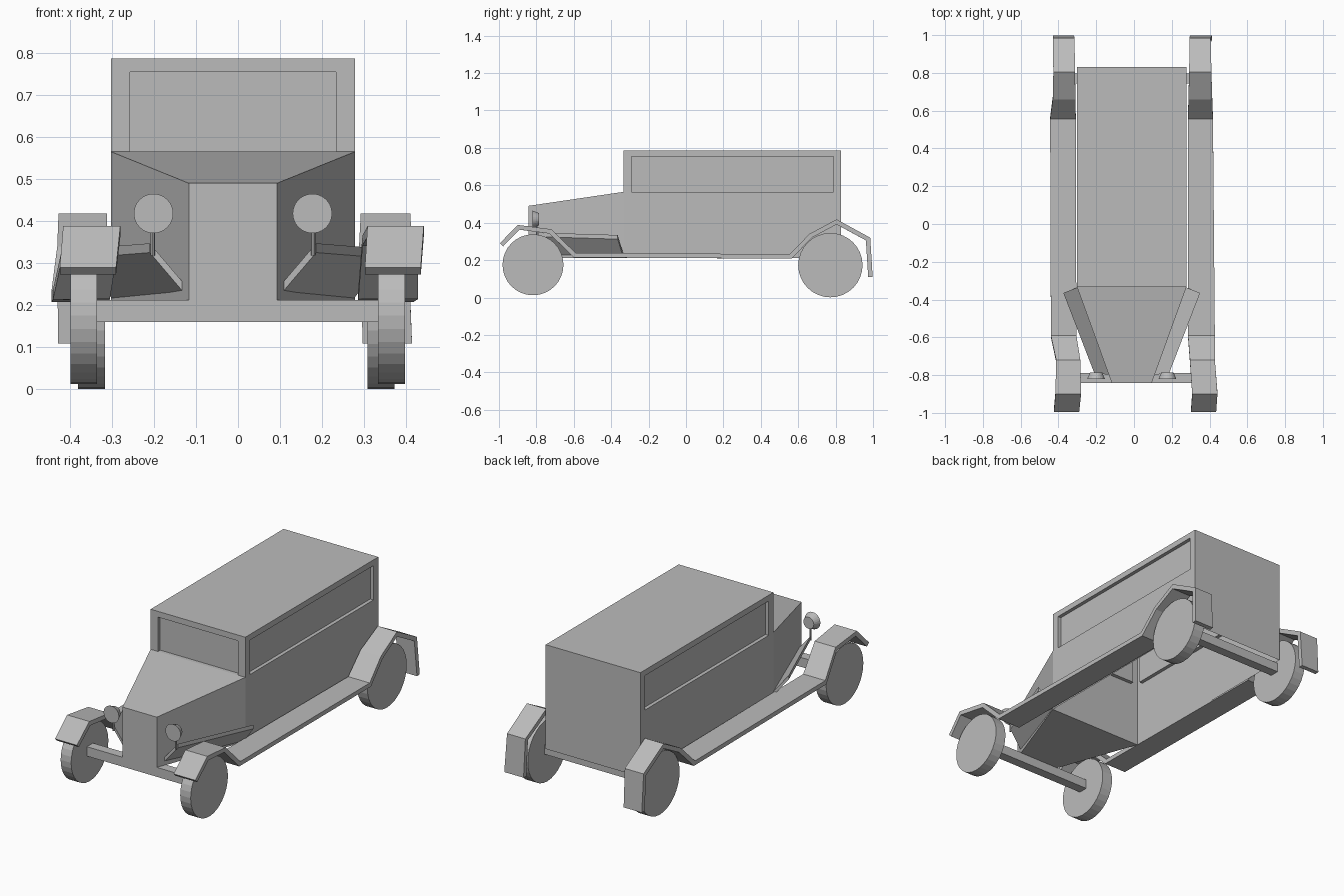
import bpy, bmesh, math
from mathutils import Vector, Matrix

cube = bpy.data.objects.get("Cube")
if cube:
    bpy.data.objects.remove(cube, do_unlink=True)

grey = bpy.data.materials.new("plain_grey")
grey.use_nodes = True
COLOUR = (0.5, 0.5, 0.5, 1)
grey.diffuse_color = COLOUR
grey.node_tree.nodes["Principled BSDF"].inputs["Base Color"].default_value = COLOUR


def finish(name, bm, recalc=True):
    if recalc:
        bmesh.ops.recalc_face_normals(bm, faces=bm.faces)
    mesh = bpy.data.meshes.new(name)
    bm.to_mesh(mesh)
    bm.free()
    mesh.materials.append(grey)
    obj = bpy.data.objects.new(name, mesh)
    bpy.context.collection.objects.link(obj)
    return obj


def prism(name, low, high):
    """Solid between two matching rings of points."""
    bm = bmesh.new()
    a = [bm.verts.new(p) for p in low]
    b = [bm.verts.new(p) for p in high]
    bm.faces.new(a)
    bm.faces.new(b)
    n = len(a)
    for i in range(n):
        bm.faces.new((a[i], a[(i + 1) % n], b[(i + 1) % n], b[i]))
    return finish(name, bm)


def rect(x0, x1, z0, z1, y):
    return [(x0, y, z0), (x1, y, z0), (x1, y, z1), (x0, y, z1)]


def box(name, x0, x1, y0, y1, z0, z1):
    return prism(name, rect(x0, x1, z0, z1, y0), rect(x0, x1, z0, z1, y1))


def drum(name, centre, r1, r2, depth, rot, sides=32):
    bm = bmesh.new()
    bmesh.ops.create_cone(bm, cap_ends=True, segments=sides, radius1=r1,
                          radius2=r2, depth=depth,
                          matrix=Matrix.Translation(centre) @ rot)
    return finish(name, bm)


ACROSS = Matrix.Rotation(math.pi / 2, 4, 'Y')
FORWARD = Matrix.Rotation(math.pi / 2, 4, 'X')

# Cabin shell: open underneath, with recessed windscreen and side windows
L, R, F, B, BOT, SILL, TOP = -0.302, 0.278, -0.333, 0.83, 0.21, 0.565, 0.787
HEAD, DEPTH = 0.755, 0.02
bm = bmesh.new()


def face(points):
    bm.faces.new([bm.verts.new(p) for p in points])


def window_wall(u0, u1, post, place):
    """Wall with a recessed pane; place(u, z, depth) gives the 3D point."""
    a, b = u0 + post, u1 - post
    for p0, p1, z0, z1 in ((u0, u1, BOT, SILL), (u0, u1, HEAD, TOP),
                           (u0, a, SILL, HEAD), (b, u1, SILL, HEAD)):
        face([place(u, z, 0) for u, z in ((p0, z0), (p1, z0), (p1, z1), (p0, z1))])
    ring = [(a, SILL), (b, SILL), (b, HEAD), (a, HEAD)]
    face([place(u, z, DEPTH) for u, z in ring])
    for i in range(4):
        (u, z), (v, w) = ring[i], ring[(i + 1) % 4]
        face([place(u, z, 0), place(v, w, 0), place(v, w, DEPTH), place(u, z, DEPTH)])


window_wall(L, R, 0.045, lambda u, z, d: (u, F + d, z))
window_wall(F, B, 0.042, lambda u, z, d: (L + d, u, z))
window_wall(F, B, 0.042, lambda u, z, d: (R - d, u, z))
face(rect(L, R, BOT, TOP, B))
face([(L, F, TOP), (R, F, TOP), (R, B, TOP), (L, B, TOP)])
bmesh.ops.remove_doubles(bm, verts=bm.verts, dist=0.0005)
finish("cabin", bm)

# Tapered bonnet
NOSE = -0.843
prism("bonnet", rect(-0.117, 0.093, BOT, 0.49, NOSE), rect(L, R, BOT, SILL, F))

# Axles
box("front_axle", -0.34, 0.345, NOSE, -0.79, 0.16, 0.212)
box("rear_axle", -0.33, 0.32, 0.745, 0.797, 0.16, 0.212)

# Wheels
for name, x, y, z, r in (("front_right", -0.367, -0.818, 0.175, 0.163),
                         ("front_left", 0.365, -0.818, 0.175, 0.163),
                         ("rear_right", -0.349, 0.772, 0.173, 0.172),
                         ("rear_left", 0.34, 0.772, 0.173, 0.172)):
    drum(name + "_wheel", (x, y, z), r, r, 0.064, ACROSS)


# Fenders and running boards: one folded sheet on each side
PROFILE = [(-0.995, 0.29), (-0.9, 0.388), (-0.72, 0.365), (-0.59, 0.238),
           (0.555, 0.232), (0.66, 0.34), (0.805, 0.418), (0.985, 0.32), (0.998, 0.11)]


def fender(name, edges):
    bm = bmesh.new()
    rows = [[bm.verts.new((x, y, z)) for x in pair]
            for pair, (y, z) in zip(edges, PROFILE)]
    for p, q in zip(rows, rows[1:]):
        bm.faces.new((p[0], p[1], q[1], q[0]))
    obj = finish(name, bm, recalc=False)
    mod = obj.modifiers.new("thickness", 'SOLIDIFY')
    mod.thickness = 0.024
    mod.offset = -1
    mod.use_even_offset = True


fender("right_fender", [(-0.424, -0.29), (-0.416, -0.28), (-0.412, -0.284),
                        (-0.44, -0.305), (-0.444, -0.308), (-0.43, -0.31),
                        (-0.427, -0.312), (-0.43, -0.315), (-0.428, -0.317)])
fender("left_fender", [(0.302, 0.435), (0.308, 0.442), (0.296, 0.428),
                       (0.286, 0.428), (0.286, 0.418), (0.288, 0.414),
                       (0.292, 0.41), (0.294, 0.406), (0.296, 0.414)])

# Sloping splash aprons beside the bonnet, and headlamps on stalks
CENTRE = -0.012
for side, s in (("right", -1), ("left", 1)):
    plate = [(CENTRE + s * x, y, z) for x, y, z in
             ((0.1, -0.8, 0.21), (0.198, -0.79, 0.325),
              (0.362, -0.365, 0.312), (0.285, -0.335, 0.212))]
    prism(side + "_apron", plate, [(x, y, z + 0.022) for x, y, z in plate])
    lamp = Vector((CENTRE + s * 0.189, -0.803, 0.418))
    drum(side + "_headlamp", lamp, 0.032, 0.047, 0.036, FORWARD, 24)
    drum(side + "_lamp_stalk", lamp + Vector((s * 0.002, 0.005, -0.062)),
         0.005, 0.005, 0.075, Matrix(), 8)
